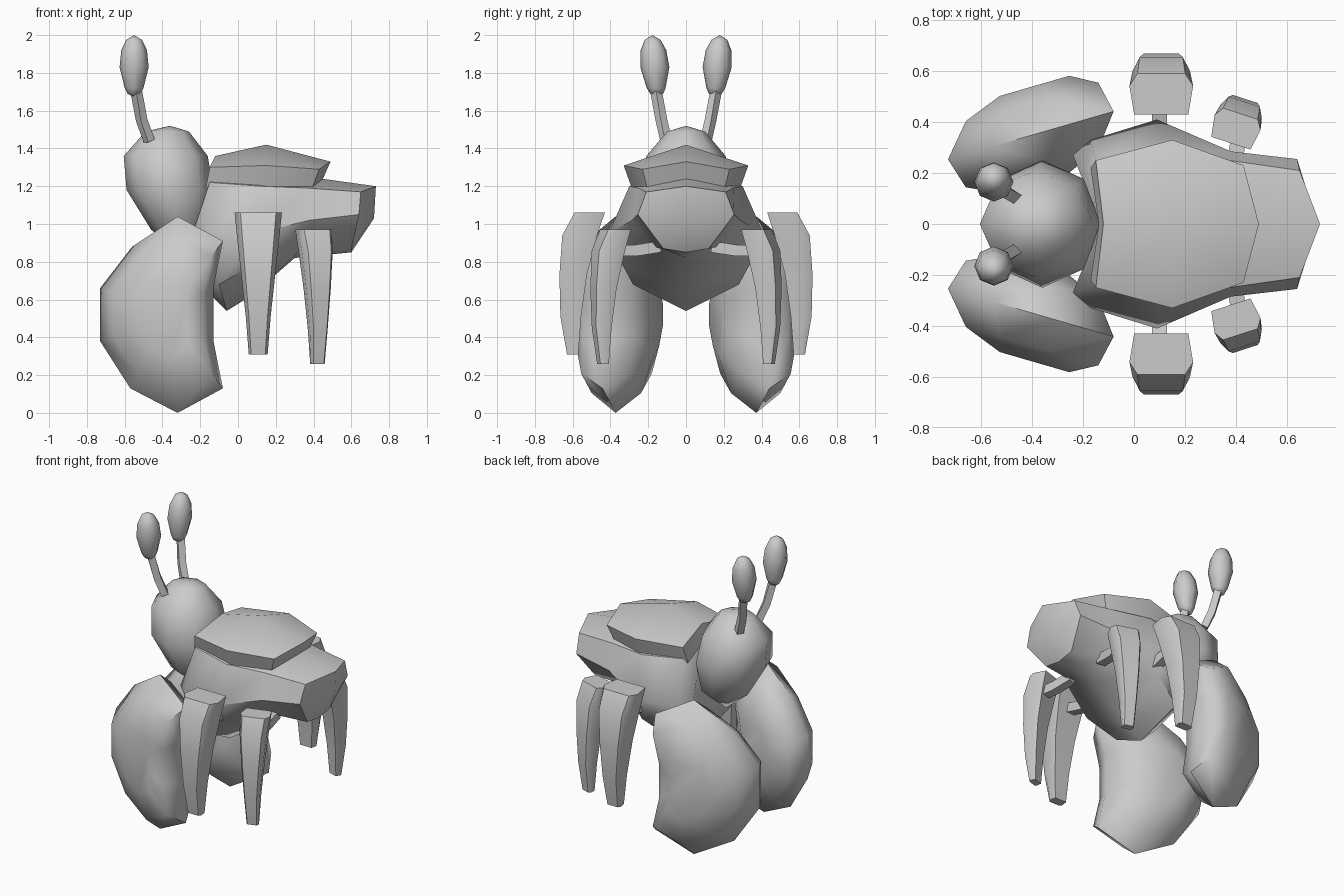
import bpy, bmesh, math
from mathutils import Vector, Matrix

if "Cube" in bpy.data.objects:
    bpy.data.objects.remove(bpy.data.objects["Cube"])

grey = bpy.data.materials.new("shell_grey")
grey.diffuse_color = (0.6, 0.6, 0.6, 1)
grey.use_nodes = True
grey.node_tree.nodes["Principled BSDF"].inputs["Base Color"].default_value = grey.diffuse_color


def loft(name, rings, start=None, end=None, mirror=False, angle=50):
    """Skin equal-length closed rings; optional tip points replace flat caps."""
    bm = bmesh.new()
    vs = [[bm.verts.new(p) for p in r] for r in rings]
    n = len(vs[0])
    for a, b in zip(vs, vs[1:]):
        for i in range(n):
            j = (i + 1) % n
            bm.faces.new((a[i], a[j], b[j], b[i]))
    for ring, tip in ((vs[0], start), (vs[-1], end)):
        if tip:
            t = bm.verts.new(tip)
            for i in range(n):
                bm.faces.new((ring[i], ring[(i + 1) % n], t))
        else:
            bm.faces.new(ring)
    bmesh.ops.recalc_face_normals(bm, faces=bm.faces)
    me = bpy.data.meshes.new(name)
    bm.to_mesh(me)
    bm.free()
    me.materials.append(grey)
    ob = bpy.data.objects.new(name, me)
    bpy.context.collection.objects.link(ob)
    bpy.ops.object.select_all(action='DESELECT')
    ob.select_set(True)
    bpy.context.view_layer.objects.active = ob
    bpy.ops.object.shade_smooth_by_angle(angle=math.radians(angle))
    if mirror:
        m = ob.modifiers.new("mirror", 'MIRROR')
        m.use_axis = (False, True, False)
        m.use_mirror_merge = False
    return ob


def ellipse(cx, cy, z, rx, ry, n=8, turn=0):
    return [(cx + rx * math.cos(2 * math.pi * (i + turn) / n),
             cy + ry * math.sin(2 * math.pi * (i + turn) / n), z) for i in range(n)]


def tube(name, points, r):
    """Square bar along a path, repeated on both sides."""
    rings = []
    for i, p in enumerate(points):
        d = Vector(points[min(i + 1, len(points) - 1)]) - Vector(points[max(i - 1, 0)])
        q = d.to_track_quat('Z', 'Y')
        rings.append([Vector(p) + q @ Vector((a * r, b * r, 0))
                      for a, b in ((-1, -1), (1, -1), (1, 1), (-1, 1))])
    return loft(name, rings, mirror=True)


# Body: (x, z) top, then (x, y, z) shoulder, flank, belly side, then (x, z) keel
def section(top, shoulder, flank, belly, keel):
    side = [shoulder, flank, belly]
    return ([(top[0], 0, top[1])] + side + [(keel[0], 0, keel[1])]
            + [(x, -y, z) for x, y, z in reversed(side)])


body = [
    section((-.14, 1.2), (-.2, .17, 1.08), (-.24, .27, .95), (-.2, .2, .75), (-.16, .64)),
    section((-.12, 1.28), (-.15, .24, 1.22), (-.17, .33, .93), (-.1, .28, .68), (-.06, .54)),
    section((.12, 1.3), (.12, .3, 1.2), (.09, .41, .95), (.09, .34, .79), (.07, .62)),
    section((.37, 1.25), (.37, .25, 1.19), (.38, .285, 1.02), (.35, .17, .88), (.3, .82)),
    section((.73, 1.2), (.65, .21, 1.17), (.64, .255, 1.05), (.6, .12, .87), (.6, .85)),
]
loft("body", body, end=(.72, 0, 1.03))

# Raised back plate with undercut rim
rim = [(-.12, 0, 1.36), (-.15, .25, 1.3), (.15, .33, 1.31), (.43, .23, 1.29),
       (.49, 0, 1.33), (.43, -.23, 1.29), (.15, -.33, 1.31), (-.15, -.25, 1.3)]
under = [(.14 + (x - .14) * (.86 if x > .14 else 1.07), y * .88, z - .11) for x, y, z in rim]
loft("back_plate", [under, rim], end=(.15, 0, 1.42), angle=40)

# Head: z, front x, rear x, half width
head = [(.97, -.46, -.16, .17), (1.18, -.59, -.13, .25),
        (1.36, -.605, -.16, .21), (1.49, -.49, -.26, .1)]
loft("head", [ellipse((a + b) / 2, 0, z, (b - a) / 2, w) for z, a, b, w in head],
     start=(-.3, 0, .84), end=(-.36, 0, 1.52), angle=60)

# Eyes on stalks
tube("eye_stalk", [(-.47, .105, 1.44), (-.51, .13, 1.55), (-.54, .16, 1.71)], .022)
eye = [(1.69, .035, .155), (1.72, .05, .158), (1.83, .077, .165), (1.92, .068, .172), (1.975, .042, .177)]
loft("eye", [ellipse(-.55, y, z, r, r) for z, r, y in eye],
     start=(-.55, .155, 1.67), end=(-.55, .178, 2.0), mirror=True, angle=60)

# Big claws: side outline in (x, z), bulged both ways across a slanted plane
outline = [(-.32, 1.04), (-.56, .88), (-.73, .66), (-.73, .38), (-.57, .13),
           (-.32, 0), (-.08, .13), (-.13, .38), (-.13, .66), (-.08, .91)]


def claw_ring(scale, offset):
    pts = []
    for x, z in outline:
        x, z = -.38 + (x + .38) * scale, .52 + (z - .52) * scale
        pts.append((x, .355 + .29 * (x + .38) + offset, z))
    return pts


loft("claw", [claw_ring(s, o) for s, o in
              ((.42, -.19), (.8, -.13), (1, 0), (.8, .13), (.42, .19))],
     mirror=True, angle=60)


# Walking legs: z, inner reach, outer reach, half width
def leg(name, x, y, z, size, tall, turn):
    rot = Matrix.Rotation(turn, 3, 'Z')
    rings = []
    for h, a, b, w in ((.75, -.17, -.01, .125), (.63, -.13, .055, .113),
                       (.42, -.075, .07, .09), (.2, -.045, .065, .066), (0, -.03, .03, .05)):
        c, r = (a + b) / 2, (b - a) / 2
        ring = [(-w * .85, a), (w * .85, a), (w, c + r * .4), (w * .75, b),
                (-w * .75, b), (-w, c + r * .4)]
        rings.append([rot @ Vector((px * size, py * size, 0)) + Vector((x, y, z + h * tall))
                      for px, py in ring])
    loft(name, rings, mirror=True)


leg("front_leg", .107, .6, .31, 1, 1, 0)
leg("rear_leg", .42, .44, .26, .76, .947, math.radians(-18))
tube("front_leg_joint", [(.1, .25, .85), (.1, .4, .89), (.1, .53, .93)], .03)
tube("rear_leg_joint", [(.38, .14, .88), (.4, .27, .86), (.42, .4, .86)], .03)
